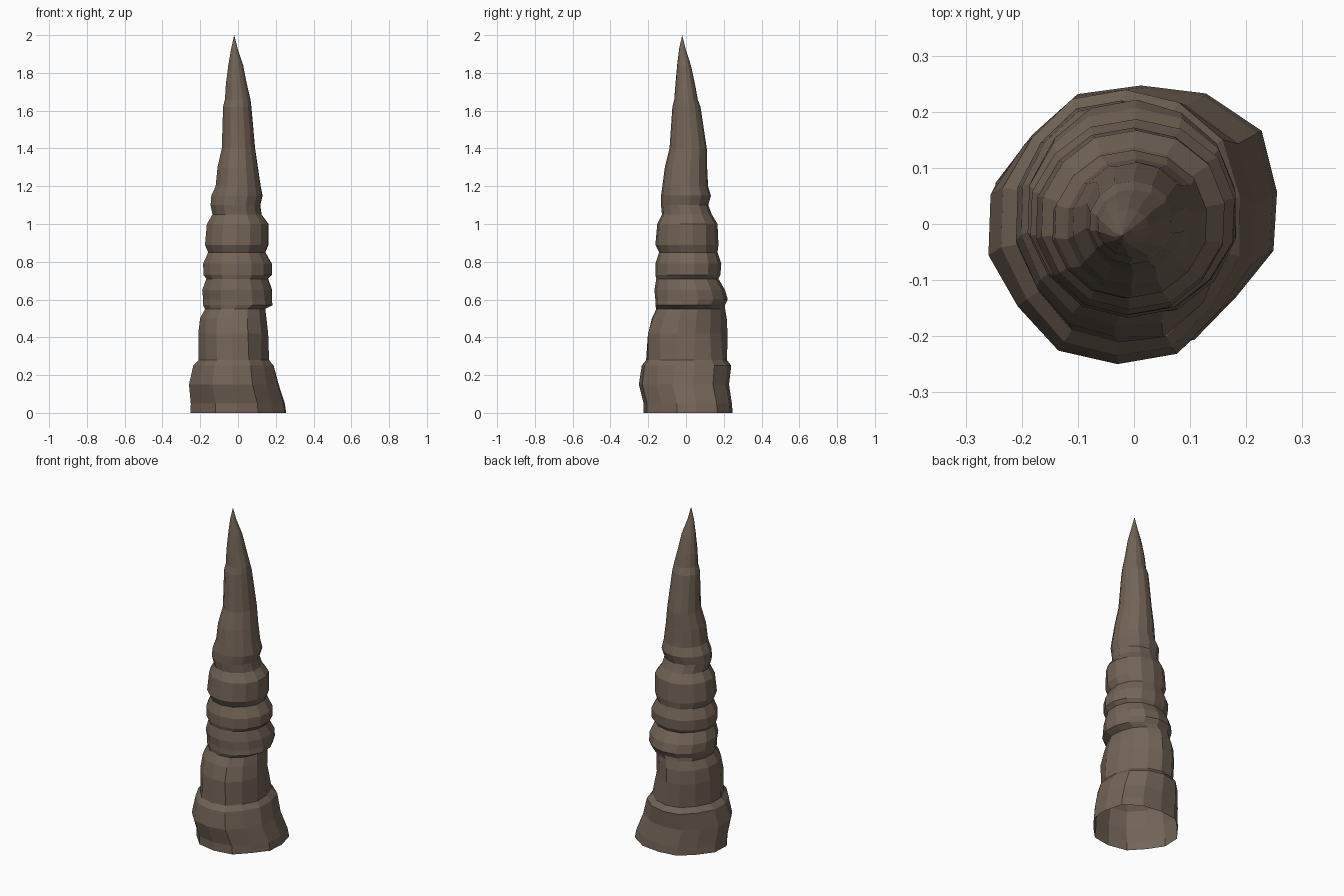
import bpy, bmesh, math

# Rock colour
rock = bpy.data.materials.new("brown rock")
rock.diffuse_color = (0.172, 0.128, 0.094, 1)

# Ring profile: height, min x, max x, min y, max y
RINGS = [
    (0.00, -.25, .257, -.222, .247), (0.05, -.25, .25, -.222, .243),
    (0.15, -.26, .218, -.248, .228), (0.25, -.238, .193, -.233, .24),
    (0.28, -.21, .167, -.21, .218), (0.42, -.212, .155, -.20, .222),
    (0.50, -.203, .149, -.18, .217), (0.55, -.177, .145, -.157, .208),
    (0.57, -.187, .184, -.162, .207), (0.60, -.187, .184, -.162, .222),
    (0.65, -.192, .184, -.167, .207), (0.71, -.17, .162, -.157, .172),
    (0.73, -.185, .182, -.162, .182), (0.79, -.187, .182, -.162, .187),
    (0.85, -.16, .147, -.142, .167), (0.89, -.177, .164, -.162, .172),
    (1.00, -.167, .164, -.152, .167), (1.05, -.137, .127, -.127, .137),
    (1.10, -.147, .12, -.132, .118), (1.15, -.143, .132, -.132, .132),
    (1.20, -.12, .122, -.125, .117), (1.30, -.11, .107, -.112, .112),
    (1.40, -.087, .092, -.087, .11), (1.62, -.08, .072, -.072, .077),
    (1.66, -.07, .067, -.062, .062), (1.74, -.065, .048, -.056, .048),
    (1.84, -.052, .028, -.047, .026), (1.93, -.036, -.002, -.036, -.003),
]
# Irregular ridges at the foot, one factor per side
RIDGES = [1.0, 1.02, .96, 1.02, 1.02, .96, 1.03, 1.01, 1.02, .93, 1.0, 1.01, 1.1, 1.06]
SIDES = len(RIDGES)

bm = bmesh.new()
loops = []
for z, x0, x1, y0, y1 in RINGS:
    fade = max(0.25, 1 - 1.4 * z)            # ridges soften up the column
    # Lopsided waist: hollow at the back right, bulge at the front right
    waist = max(0, 1 - abs(z - 0.43) / 0.22)
    loop = []
    for i, ridge in enumerate(RIDGES):
        a = math.radians(88) + math.tau * i / SIDES
        m = 1 + (ridge - 1) * fade
        if math.cos(a) > 0:
            m -= 0.13 * waist * math.sin(2 * a)
        loop.append(bm.verts.new(((x0 + x1) / 2 + (x1 - x0) / 2 * math.cos(a) * m,
                                  (y0 + y1) / 2 + (y1 - y0) / 2 * math.sin(a) * m, z)))
    loops.append(loop)

# Walls (open underneath) and pointed tip
for lo, hi in zip(loops, loops[1:]):
    for i in range(SIDES):
        j = (i + 1) % SIDES
        bm.faces.new((lo[i], lo[j], hi[j], hi[i]))
tip = bm.verts.new((-0.02, -0.02, 2.0))
for i in range(SIDES):
    bm.faces.new((loops[-1][i], loops[-1][(i + 1) % SIDES], tip))

mesh = bpy.data.meshes.new("stalagmite")
bm.to_mesh(mesh)
bm.free()
mesh.materials.append(rock)
bpy.context.collection.objects.link(bpy.data.objects.new("stalagmite", mesh))
